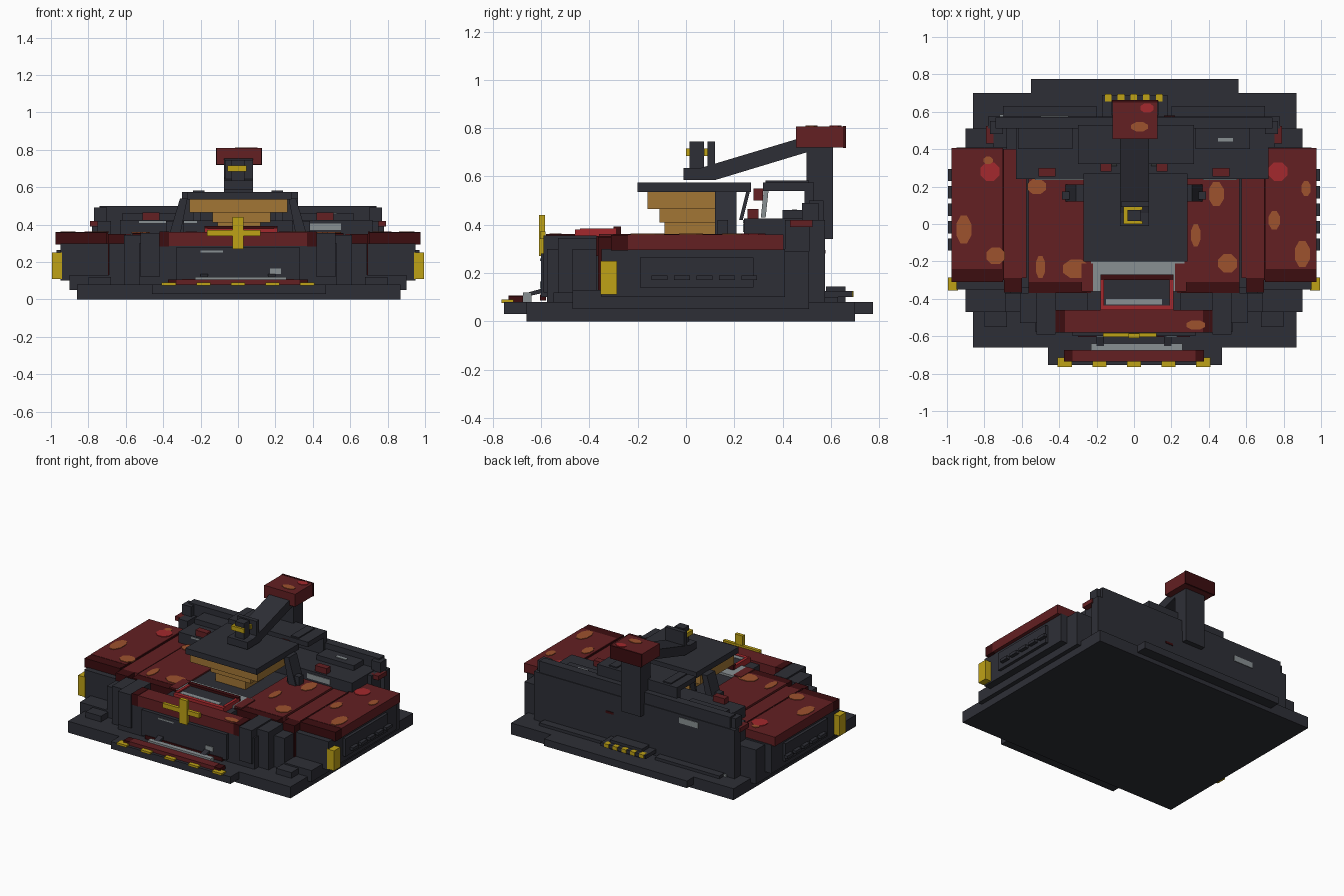
import bpy, bmesh, math
from mathutils import Matrix

cube = bpy.data.objects.get("Cube")
if cube:
    bpy.data.objects.remove(cube, do_unlink=True)


def material(name, *rgb):
    m = bpy.data.materials.new(name)
    m.use_nodes = True
    m.diffuse_color = (*rgb, 1)
    m.node_tree.nodes["Principled BSDF"].inputs["Base Color"].default_value = (*rgb, 1)
    return m


STEEL = material("dark steel", .027, .028, .037)
RED = material("worn red", .125, .014, .016)
MAROON = material("dark maroon", .045, .004, .005)
BRIGHT = material("bright red", .37, .022, .026)
RUST = material("rust orange", .34, .085, .027)
BRONZE = material("bronze", .36, .18, .035)
YELLOW = material("safety yellow", .52, .36, .008)
GREY = material("bare grey", .25, .28, .29)


def finish(name, bm, mat):
    bmesh.ops.recalc_face_normals(bm, faces=bm.faces)
    mesh = bpy.data.meshes.new(name)
    bm.to_mesh(mesh)
    bm.free()
    mesh.materials.append(mat)
    ob = bpy.data.objects.new(name, mesh)
    bpy.context.collection.objects.link(ob)
    return ob


def box(name, mat, x, y, z):
    """Box from three (low, high) ranges."""
    bm = bmesh.new()
    size = Matrix.Diagonal([b - a for a, b in (x, y, z)] + [1])
    mid = Matrix.Translation([(a + b) / 2 for a, b in (x, y, z)])
    bmesh.ops.create_cube(bm, size=1, matrix=mid @ size)
    return finish(name, bm, mat)


def pair(name, mat, x, y, z):
    """Box on the left, mirrored to the right."""
    box("left_" + name, mat, x, y, z)
    box("right_" + name, mat, (-x[1], -x[0]), y, z)


def prism(name, mat, points, lo, hi, axis="x"):
    """Profile extruded along x (points are y, z) or along y (points are x, z)."""
    bm = bmesh.new()
    place = (lambda p, d: (d, *p)) if axis == "x" else (lambda p, d: (p[0], d, p[1]))
    face = bm.faces.new([bm.verts.new(place(p, lo)) for p in points])
    out = bmesh.ops.extrude_face_region(bm, geom=[face])
    shift = (hi - lo, 0, 0) if axis == "x" else (0, hi - lo, 0)
    bmesh.ops.translate(bm, vec=shift, verts=[v for v in out["geom"] if isinstance(v, bmesh.types.BMVert)])
    return finish(name, bm, mat)


def patch(name, mat, x, y, w, h, z):
    """Thin eight-sided worn spot on a top surface."""
    bm = bmesh.new()
    m = Matrix.Translation((x, y, z)) @ Matrix.Diagonal((w / 1.85, h / 1.85, 1, 1)) @ Matrix.Rotation(math.pi / 8, 4, "Z")
    bmesh.ops.create_cone(bm, cap_ends=True, segments=8, radius1=1, radius2=1, depth=.006, matrix=m)
    finish(name, bm, mat)


# Ground plates
box("base_plate", STEEL, (-.86, .87), (-.66, .70), (0, .08))
box("front_step", STEEL, (-.46, .47), (-.755, -.6), (.03, .08))
box("rear_step", STEEL, (-.55, .56), (.6, .775), (.03, .08))
pair("side_skirt", STEEL, (.6, .9), (-.47, .51), (.05, .11))

# Hull
box("hull_core", STEEL, (-.7, .7), (-.34, .52), (.08, .29))
box("central_deck", STEEL, (-.25, .25), (-.46, .3), (.2, .345))
box("front_hull", STEEL, (-.53, .53), (-.575, -.34), (.08, .30))
box("front_fascia", STEEL, (-.33, .33), (-.6, -.57), (.1, .28))
box("fascia_trim", MAROON, (-.3, .3), (-.605, -.58), (.085, .11))
box("fascia_scratch", GREY, (-.2, -.08), (-.604, -.6), (.25, .26))
box("fascia_chip", GREY, (.17, .23), (-.604, -.6), (.135, .165))
pair("front_pillar", STEEL, (.5, .61), (-.53, -.37), (.08, .345))
pair("inner_pillar", STEEL, (.42, .52), (-.59, -.37), (.12, .355))
pair("outer_pillar", STEEL, (.61, .69), (-.47, -.37), (.08, .30))
pair("corner_step", STEEL, (.66, .9), (-.47, -.34), (.08, .13))
pair("low_block", STEEL, (.68, .8), (-.55, -.4), (.08, .12))

# Side pods
pair("side_pod", STEEL, (.68, .95), (-.35, .41), (.10, .30))
pair("pod_panel", STEEL, (.94, .97), (-.19, .28), (.14, .265))
for i in range(5):
    y = -.11 + .093 * i
    pair(f"pod_slot_{i}", STEEL, (.97, .995), (y - .033, y + .033), (.17, .19))
pair("corner_marker", YELLOW, (.94, .995), (-.355, -.285), (.11, .25))
pair("pod_rear_block", STEEL, (.7, .9), (.4, .51), (.08, .29))

# Armour pads with dark front ends
pair("outer_pad", RED, (.70, .975), (-.24, .405), (.295, .36))
pair("outer_pad_end", MAROON, (.70, .975), (-.31, -.24), (.293, .358))
pair("pad_strip", RED, (.575, .695), (-.29, .40), (.28, .35))
pair("pad_strip_end", MAROON, (.60, .695), (-.365, -.29), (.13, .35))
pair("inner_pad", RED, (.23, .565), (-.31, .25), (.27, .355))
pair("inner_pad_end", MAROON, (.23, .565), (-.37, -.31), (.27, .353))
pair("pad_seam", MAROON, (.695, .705), (-.3, .4), (.28, .362))

# Worn spots on the pads
for i, (x, y, w, h) in enumerate([
        (-.91, -.03, .08, .15), (-.74, -.17, .10, .09), (-.52, .2, .10, .08),
        (-.31, -.24, .14, .10), (-.5, -.23, .05, .12), (-.78, .34, .05, .04),
        (.44, .16, .08, .13), (.5, -.21, .10, .10), (.33, -.06, .05, .12),
        (.9, -.16, .08, .14), (.75, .02, .06, .10), (.92, .19, .05, .08)]):
    patch(f"rust_spot_{i}", RUST, x, y, w, h, .361 if abs(x) > .7 else .356)
for x in (-.77, .77):
    patch("bright_spot", BRIGHT, x, .28, .10, .10, .361)

# Front beam with cross marker
box("front_beam", RED, (-.37, .37), (-.58, -.46), (.285, .36))
pair("beam_end", MAROON, (.37, .42), (-.58, -.46), (.283, .362))
patch("beam_spot", RUST, .33, -.54, .10, .05, .361)
box("cross_upright", YELLOW, (-.03, .03), (-.61, -.585), (.27, .44))
box("cross_bar", YELLOW, (-.165, .12), (-.605, -.582), (.34, .372))

# Front lip
box("lip_plate", RED, (-.33, .33), (-.735, -.675), (.08, .107))
pair("lip_plate_end", MAROON, (.33, .375), (-.735, -.675), (.08, .105))
box("lip_grey_strip", GREY, (-.23, .26), (-.675, -.64), (.08, .12))
for i in range(5):
    x = -.37 + .185 * i
    box(f"lip_tooth_{i}", YELLOW, (x - .038, x + .038), (-.765, -.715), (.075, .09))
for x in (-.18, .18):
    prism("lip_strut", STEEL, [(-.67, .1), (-.58, .12), (-.58, .14), (-.67, .115)], x - .02, x + .02)

# Front tray
box("tray_surround", GREY, (-.23, .27), (-.36, -.2), (.33, .36))
box("tray_floor", STEEL, (-.16, .19), (-.44, -.28), (.34, .376))
box("tray_wear", GREY, (-.15, .15), (-.43, -.40), (.37, .379))
box("tray_front_rim", BRIGHT, (-.18, .21), (-.46, -.435), (.34, .38))
box("tray_back_rim", MAROON, (-.18, .21), (-.3, -.27), (.34, .392))
for x in (-.18, .19):
    box("tray_side_rim", BRIGHT, (x, x + .02), (-.44, -.29), (.34, .385))
pair("tray_outer_rim", RED, (.22, .28), (-.36, -.21), (.33, .362))

# Stepped bronze pedestal and top plate
box("pedestal_low", BRONZE, (-.11, .12), (-.09, .12), (.34, .41))
box("pedestal_mid", BRONZE, (-.135, .175), (-.11, .19), (.41, .47))
box("pedestal_top", BRONZE, (-.26, .265), (-.16, .21), (.465, .535))
box("top_plate", STEEL, (-.27, .285), (-.2, .27), (.535, .575))
for s in (-1, 1):
    prism("plate_bracket", STEEL, [(.37 * s, .34), (.31 * s, .34), (.27 * s, .54), (.31 * s, .54)], .12, .21, "y")
pair("bracket_lug", STEEL, (.29, .385), (.13, .175), (.36, .42))

# Rear housing and back wall
box("rear_housing", STEEL, (-.63, .72), (.24, .53), (.2, .425))
box("back_wall", STEEL, (-.78, .78), (.51, .575), (.08, .42))
box("back_rail", STEEL, (-.74, .74), (.51, .57), (.42, .5))
pair("rear_post", STEEL, (.68, .75), (.41, .53), (.08, .42))
pair("rear_post_cap", RED, (.73, .79), (.43, .525), (.39, .42))
pair("rail_block", STEEL, (.70, .77), (.48, .55), (.42, .49))
pair("roof_tab", RED, (.42, .51), (.255, .30), (.425, .465))
pair("roof_step", STEEL, (.33, .62), (.40, .52), (.42, .46))
box("housing_scratch_right", GREY, (-.53, -.22), (.236, .241), (.408, .42))
box("housing_scratch_left", GREY, (.37, .55), (.236, .241), (.37, .405))
box("roof_scratch", GREY, (.45, .53), (.44, .46), (.46, .464))
box("wall_scratch", GREY, (-.5, -.35), (.574, .579), (.36, .40))
box("wall_red_mark", MAROON, (.16, .22), (.574, .579), (.28, .295))
box("wall_foot_strip", GREY, (-.72, -.3), (.572, .585), (.08, .095))

# Rear canopy
box("canopy", STEEL, (-.3, .32), (.32, .53), (.54, .575))
box("canopy_back", STEEL, (-.3, .32), (.49, .53), (.42, .55))
pair("canopy_slat", STEEL, (.18, .24), (.33, .51), (.57, .583))
pair("canopy_strip", RED, (.12, .18), (.28, .32), (.5, .55))
for x in (-.22, .22):
    prism("canopy_strut", STEEL, [(.22, .42), (.235, .42), (.265, .54), (.25, .54)], x - .02, x + .02)
    prism("canopy_link", GREY, [(.31, .43), (.33, .43), (.345, .57), (.325, .57)], x / 2 - .02, x / 2 + .02)

# Crane
box("crane_column", STEEL, (-.075, .08), (.5, .61), (.34, .73))
prism("crane_arm", STEEL, [(-.01, .585), (.12, .585), (.5, .70), (.5, .765), (.46, .755), (.06, .635), (-.01, .635)], -.075, .08)
box("crane_head", RED, (-.115, .125), (.455, .66), (.72, .808))
box("head_back", MAROON, (-.117, .127), (.65, .663), (.718, .81))
patch("head_spot", RUST, .03, .52, .09, .05, .809)
patch("head_bright_spot", BRIGHT, .07, .62, .07, .05, .809)
box("arm_tip", STEEL, (-.035, .035), (.015, .075), (.6, .745))
box("arm_stop", STEEL, (-.07, .08), (.09, .12), (.62, .745))
box("clamp_side", YELLOW, (-.055, -.035), (.0, .09), (.685, .715))
for y in (0, .075):
    box("clamp_jaw", YELLOW, (-.055, .045), (y, y + .016), (.685, .715))

# Rear hazard strip
box("hazard_ledge", STEEL, (-.17, .18), (.57, .69), (.1, .125))
box("hazard_foot", STEEL, (-.12, .13), (.58, .66), (.07, .145))
for i in range(5):
    x = -.155 + .068 * i
    bar = [(x, .126), (x + .035, .126), (x + .035, .1), (x, .1)]
    prism(f"hazard_stripe_{i}", YELLOW, bar, .655, .695, "y")
pair("wall_foot", STEEL, (.2, .7), (.57, .63), (.08, .1))
